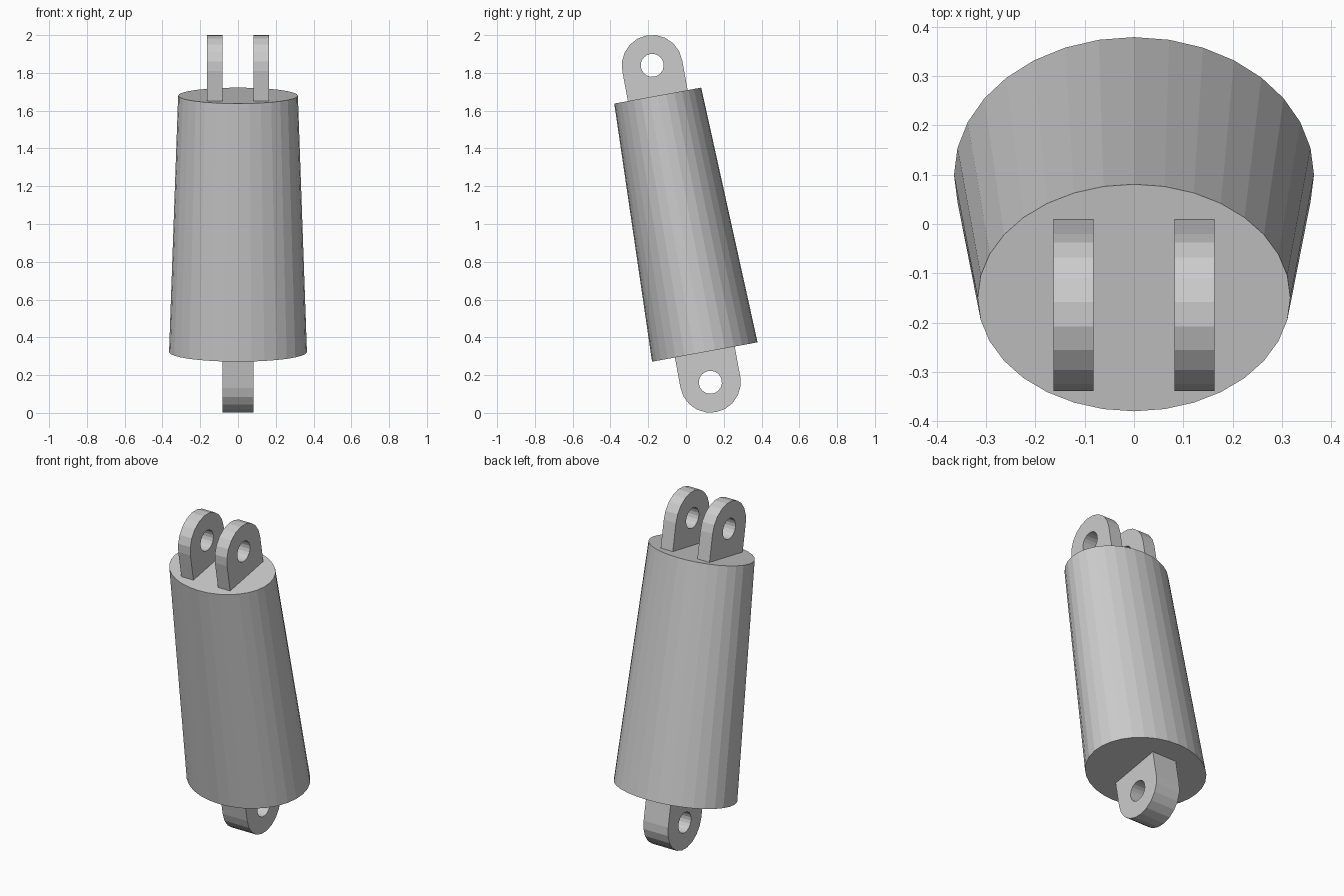
import bpy
import bmesh
from math import sin, cos, pi, radians
from mathutils import Matrix

cube = bpy.data.objects.get("Cube")
if cube:
    bpy.data.objects.remove(cube, do_unlink=True)

TILT = Matrix.Translation((0, -0.025, 1.001)) @ Matrix.Rotation(radians(10.4), 4, 'X')
HALF = 0.69        # half length of the body along its axis
PIN = 0.853        # distance from centre to each pin hole
LUG_R = 0.161
HOLE_R = 0.061

grey = bpy.data.materials.new("plain_grey")
grey.use_nodes = True
grey.diffuse_color = (0.6, 0.6, 0.6, 1)
grey.node_tree.nodes["Principled BSDF"].inputs["Base Color"].default_value = grey.diffuse_color


def add_object(name, bm):
    bmesh.ops.recalc_face_normals(bm, faces=bm.faces)
    mesh = bpy.data.meshes.new(name)
    bm.to_mesh(mesh)
    bm.free()
    mesh.materials.append(grey)
    obj = bpy.data.objects.new(name, mesh)
    obj.matrix_world = TILT
    bpy.context.collection.objects.link(obj)


def add_loop(bm, points):
    verts = [bm.verts.new(p) for p in points]
    return [bm.edges.new((a, b)) for a, b in zip(verts, verts[1:] + verts[:1])]


def lug(name, x0, x1, side):
    """Round-ended plate with a pin hole; side is 1 for the top, -1 for the bottom."""
    bm = bmesh.new()
    arc = [(x0, LUG_R * cos(i * pi / 10), side * (PIN + LUG_R * sin(i * pi / 10)))
           for i in range(11)]
    base = side * (HALF - 0.002)
    outline = arc + [(x0, -LUG_R, base), (x0, LUG_R, base)]
    hole = [(x0, HOLE_R * cos(i * pi / 10), side * PIN + HOLE_R * sin(i * pi / 10))
            for i in range(20)]
    edges = add_loop(bm, outline) + add_loop(bm, hole)
    bmesh.ops.triangle_fill(bm, edges=edges, use_beauty=True)
    ext = bmesh.ops.extrude_face_region(bm, geom=bm.faces[:], use_keep_orig=True)
    moved = [g for g in ext["geom"] if isinstance(g, bmesh.types.BMVert)]
    bmesh.ops.translate(bm, verts=moved, vec=(x1 - x0, 0, 0))
    add_object(name, bm)


# Tapered oval body
bm = bmesh.new()
bmesh.ops.create_cone(bm, cap_ends=True, segments=32, radius1=1, radius2=1, depth=2 * HALF)
for v in bm.verts:
    rx, ry = (0.317, 0.234) if v.co.z > 0 else (0.365, 0.284)
    v.co.x *= rx
    v.co.y *= ry
add_object("body", bm)

# Fork at the top, single lug at the bottom
lug("top_lug_left", 0.082, 0.163, 1)
lug("top_lug_right", -0.163, -0.082, 1)
lug("bottom_lug", -0.082, 0.082, -1)
